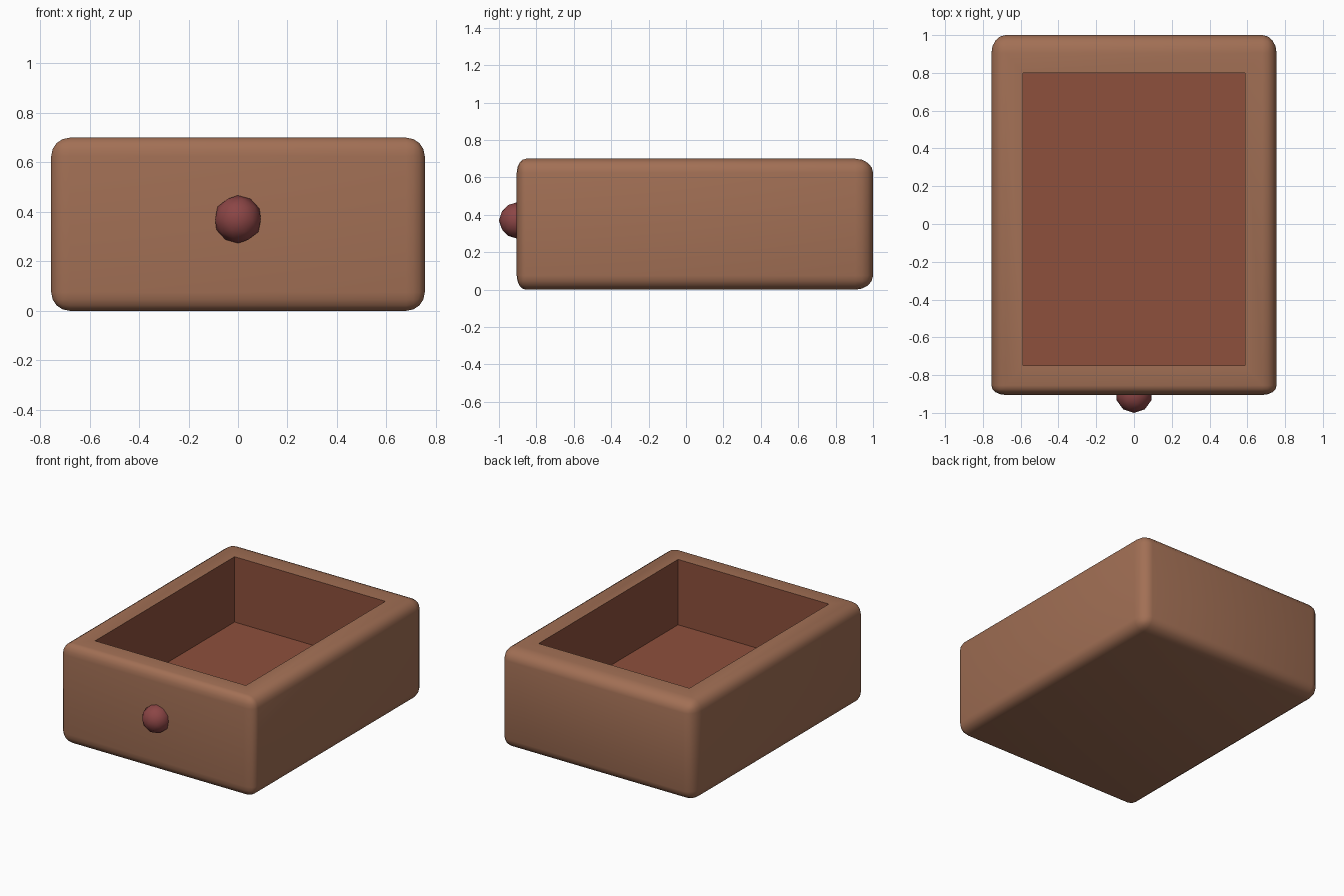
import bpy, bmesh
from mathutils import Vector

if "Cube" in bpy.data.objects:
    bpy.data.objects.remove(bpy.data.objects["Cube"])

def material(name, rgb):
    m = bpy.data.materials.new(name)
    m.diffuse_color = (*rgb, 1)
    m.use_nodes = True
    m.node_tree.nodes["Principled BSDF"].inputs["Base Color"].default_value = m.diffuse_color
    return m

def add_object(name, bm, mats):
    me = bpy.data.meshes.new(name)
    bm.to_mesh(me)
    bm.free()
    ob = bpy.data.objects.new(name, me)
    bpy.context.collection.objects.link(ob)
    for m in mats:
        me.materials.append(m)
    return ob

wood = material("wood", (0.36, 0.16, 0.09))
lining = material("lining", (0.27, 0.08, 0.045))
knob_red = material("knob_red", (0.26, 0.06, 0.06))

# Drawer body: rounded block, tighter rounding in front than at the back
W, FRONT, BACK, H, R = 0.755, -0.905, 1.0, 0.70, 0.075
bm = bmesh.new()
bmesh.ops.create_cube(bm, size=1)
for v in bm.verts:
    v.co = Vector((v.co.x * 2 * W, BACK if v.co.y > 0 else FRONT, (v.co.z + 0.5) * H))
bmesh.ops.bevel(bm, geom=bm.edges[:], offset=R, segments=4, profile=0.5, affect='EDGES')
for v in bm.verts:
    if v.co.y > BACK - R - 1e-4:
        v.co.y = BACK - (BACK - v.co.y) * 0.095 / R
    elif v.co.y < FRONT + R + 1e-4:
        v.co.y = FRONT + (v.co.y - FRONT) * 0.05 / R
for f in bm.faces:
    f.smooth = True

# Pocket: inset the top face, then push it down
bm.normal_update()
top = max((f for f in bm.faces if f.normal.z > 0.99), key=lambda f: f.calc_area())
bmesh.ops.inset_individual(bm, faces=[top], thickness=0.05)
for v in top.verts:
    v.co.x = 0.587 if v.co.x > 0 else -0.587
    v.co.y = 0.80 if v.co.y > 0 else -0.75
ext = bmesh.ops.extrude_discrete_faces(bm, faces=[top])
floor = ext["faces"][0]
for v in floor.verts:
    v.co.z = 0.24
walls = {f for e in floor.edges for f in e.link_faces}
for f in walls:
    f.material_index = 1
    f.smooth = False
    for e in f.edges:
        e.smooth = False
bmesh.ops.recalc_face_normals(bm, faces=bm.faces[:])
drawer = add_object("drawer_body", bm, [wood, lining])

# Round pull knob, half sunk into the front
bm = bmesh.new()
bmesh.ops.create_icosphere(bm, subdivisions=2, radius=0.097)
bmesh.ops.translate(bm, verts=bm.verts[:], vec=(0, -0.903, 0.37))
for f in bm.faces:
    f.smooth = True
add_object("knob", bm, [knob_red])
